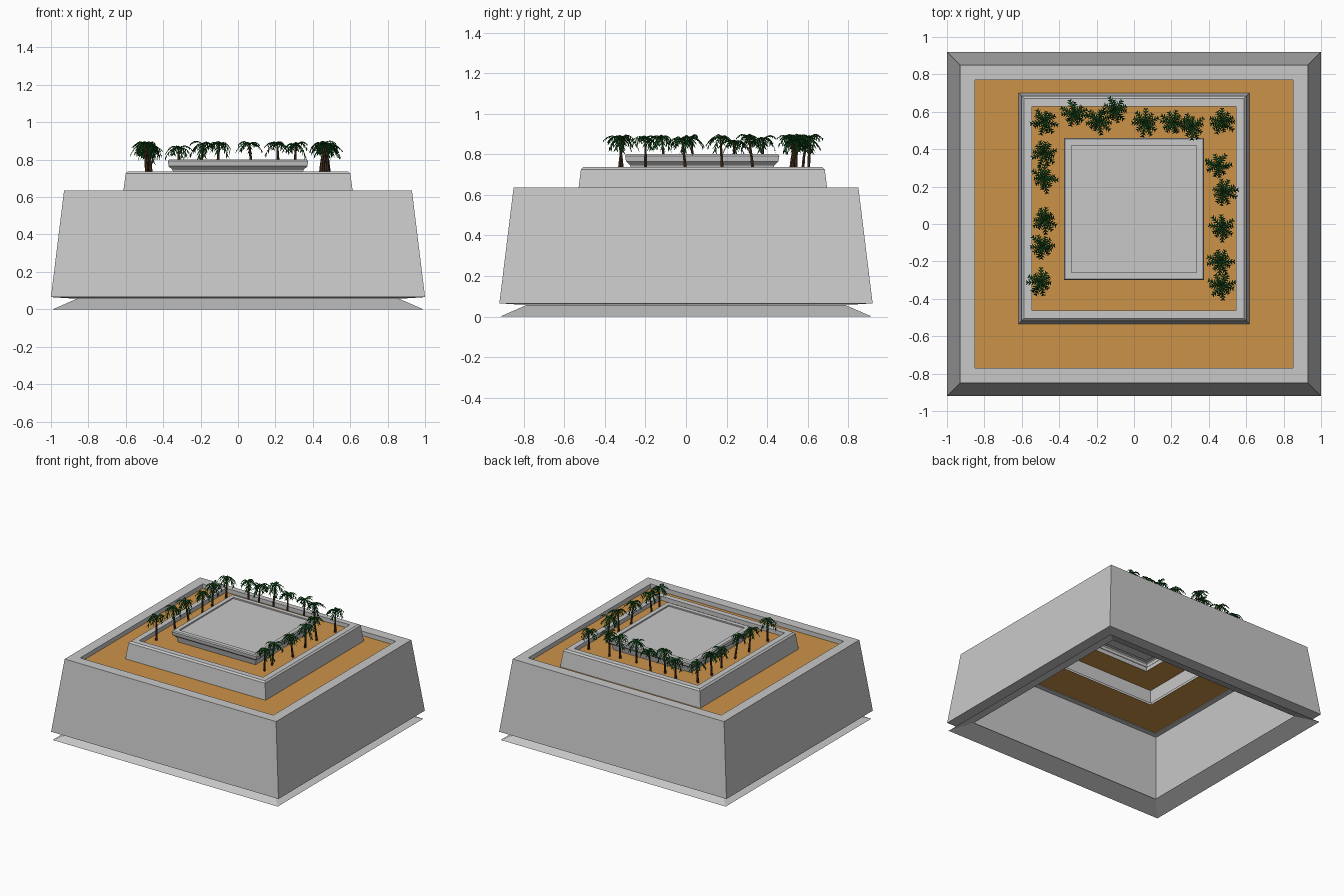
import bpy, bmesh, math, random
from mathutils import Vector

if "Cube" in bpy.data.objects:
    bpy.data.objects.remove(bpy.data.objects["Cube"], do_unlink=True)
random.seed(4)


def material(name, rgb):
    m = bpy.data.materials.new(name)
    m.use_nodes = True
    m.diffuse_color = (*rgb, 1)
    m.node_tree.nodes["Principled BSDF"].inputs["Base Color"].default_value = (*rgb, 1)
    return m


concrete = material("concrete grey", (0.58, 0.58, 0.58))
sand = material("sand", (0.60, 0.29, 0.065))
leaf_green = material("palm green", (0.006, 0.07, 0.01))
bark = material("bark brown", (0.06, 0.032, 0.014))


def finish(name, bm, mats):
    me = bpy.data.meshes.new(name)
    bm.to_mesh(me)
    bm.free()
    for m in mats:
        me.materials.append(m)
    ob = bpy.data.objects.new(name, me)
    bpy.context.collection.objects.link(ob)
    return ob


def terrace(name, mat, hx, hy, cy, profile, cap=False, closed=False):
    """Sweep a profile of (inset, z) points around a rectangle."""
    bm = bmesh.new()
    rings = []
    for inset, z in profile:
        x, y = hx - inset, hy - inset
        rings.append([bm.verts.new((sx * x, cy + sy * y, z))
                      for sx, sy in ((-1, -1), (1, -1), (1, 1), (-1, 1))])
    pairs = list(zip(rings, rings[1:]))
    if closed:
        pairs.append((rings[-1], rings[0]))
    for a, b in pairs:
        for i in range(4):
            j = (i + 1) % 4
            bm.faces.new((a[i], a[j], b[j], b[i]))
    if cap:
        bm.faces.new(rings[-1])
    return finish(name, bm, [mat])


# Sloping ground skirt and the big battered outer wall
terrace("base_skirt", concrete, 0.99, 0.915, 0, [(0, 0), (0.13, 0.057)])
terrace("outer_wall", concrete, 1.0, 0.92, 0,
        [(0, 0.065), (0.07, 0.635), (0.15, 0.635), (0.15, 0.595),
         (0.11, 0.595), (0.11, 0.058)], closed=True)

# Sand terraces, open underneath the next tier
terrace("lower_sand", sand, 0.85, 0.77, 0, [(0, 0.6)])
bpy.data.objects.remove(bpy.data.objects["lower_sand"])


def sand_floor(name, outer, inner, z):
    """Flat floor between two rectangles given as (hx, hy, cy)."""
    bm = bmesh.new()
    a, b = [[bm.verts.new((sx * hx, cy + sy * hy, z))
             for sx, sy in ((-1, -1), (1, -1), (1, 1), (-1, 1))]
            for hx, hy, cy in (outer, inner)]
    for i in range(4):
        j = (i + 1) % 4
        bm.faces.new((a[i], a[j], b[j], b[i]))
    finish(name, bm, [sand])


sand_floor("lower_sand", (0.85, 0.77, 0), (0.56, 0.56, 0.083), 0.6)
sand_floor("upper_sand", (0.545, 0.545, 0.083), (0.34, 0.345, 0.08), 0.705)

# Planter tier with a bevelled rim
terrace("planter_wall", concrete, 0.617, 0.617, 0.083,
        [(0, 0.6), (0.016, 0.725), (0.028, 0.737), (0.072, 0.737), (0.072, 0.6)])

# Top platform with a flared lip and a recessed panel
terrace("top_platform", concrete, 0.375, 0.38, 0.08,
        [(0.035, 0.705), (0.025, 0.745), (0.004, 0.765), (0, 0.792),
         (0.006, 0.8), (0.04, 0.8), (0.04, 0.79)], cap=True)


# Palm trees
def add_trunk(bm, base, top):
    rings = []
    for k in range(4):
        t = k / 3
        c = base.lerp(top, t)
        c.z = base.z + (top.z - base.z) * t ** 0.8
        r = 0.009 - 0.004 * t
        rings.append([bm.verts.new(c + Vector((r * math.cos(a), r * math.sin(a), 0)))
                      for a in (math.tau * i / 6 for i in range(6))])
    for a, b in zip(rings, rings[1:]):
        for i in range(6):
            j = (i + 1) % 6
            bm.faces.new((a[i], a[j], b[j], b[i])).material_index = 1


def add_frond(bm, origin, angle, length, rise, droop):
    """Arched rib with a row of pointed leaflets hanging on both sides."""
    out = Vector((math.cos(angle), math.sin(angle), 0))
    side = Vector((-out.y, out.x, 0))

    def rib(t):
        return origin + out * length * t + Vector((0, 0, rise * t - droop * t * t))

    steps = 5
    for k in range(steps):
        t0, t1 = k / steps, (k + 1) / steps
        width = 0.019 * math.sin(math.pi * (0.2 + 0.7 * t0))
        for s in (-1, 1):
            tip = rib(min(t1 + 0.08, 1.05)) + side * s * width - Vector((0, 0, width * 0.6))
            bm.faces.new([bm.verts.new(p) for p in (rib(t0), rib(t1), tip)])


def palm(name, x, y):
    bm = bmesh.new()
    lean = random.uniform(0, math.tau)
    offset = Vector((math.cos(lean), math.sin(lean), 0)) * random.uniform(0.01, 0.035)
    top = Vector((x, y, 0.872 + random.uniform(-0.012, 0.012)))
    base = Vector((x, y, 0.705)) - offset
    add_trunk(bm, base, top)
    for i in range(11):
        angle = lean + math.tau * (i + random.uniform(-0.3, 0.3)) / 11
        add_frond(bm, top, angle, random.uniform(0.052, 0.078),
                  random.uniform(0.03, 0.075), random.uniform(0.06, 0.11))
    finish(name, bm, [leaf_green, bark])


rows = {
    "right_palm": [(-0.48, 0.55), (-0.48, 0.38), (-0.48, 0.24), (-0.48, 0.02),
                   (-0.49, -0.12), (-0.5, -0.31)],
    "back_palm": [(-0.32, 0.59), (-0.19, 0.55), (-0.1, 0.61), (0.06, 0.54),
                  (0.21, 0.54), (0.31, 0.52), (0.47, 0.55)],
    "left_palm": [(0.45, 0.31), (0.48, 0.17), (0.47, -0.02), (0.46, -0.2), (0.47, -0.33)],
}
for row, spots in rows.items():
    for n, (x, y) in enumerate(spots, 1):
        palm(f"{row}_{n}", x, y)
